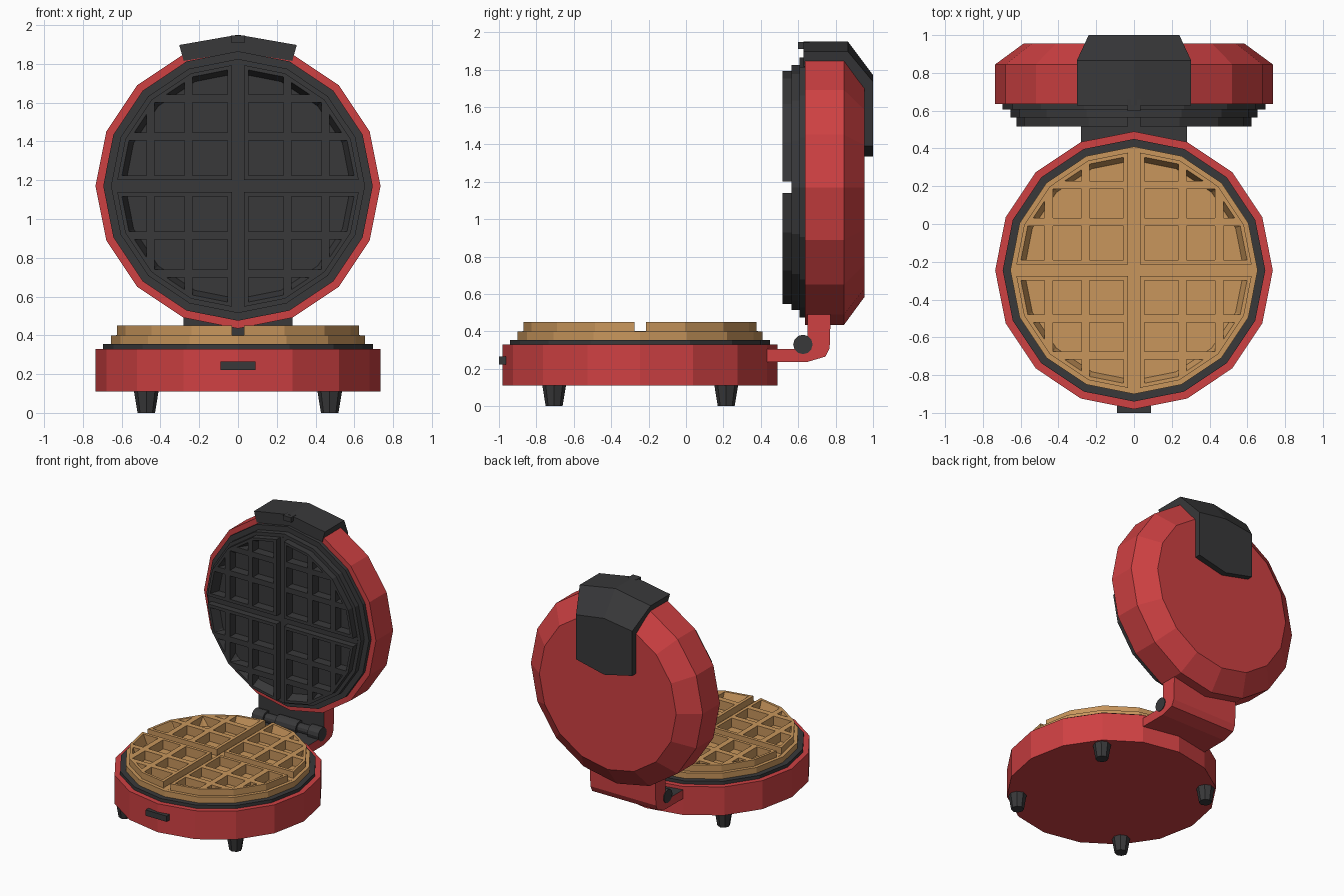
import bpy, bmesh, math
from mathutils import Vector, Matrix

if "Cube" in bpy.data.objects:
    bpy.data.objects.remove(bpy.data.objects["Cube"])


def material(name, rgb):
    m = bpy.data.materials.new(name)
    m.diffuse_color = (*rgb, 1)
    m.use_nodes = True
    m.node_tree.nodes["Principled BSDF"].inputs["Base Color"].default_value = m.diffuse_color
    return m


RED = material("red shell", (0.62, 0.052, 0.055))
DARK = material("dark grey", (0.040, 0.040, 0.042))
TAN = material("waffle tan", (0.58, 0.305, 0.107))


def finish(bm, name, *mats):
    bmesh.ops.recalc_face_normals(bm, faces=bm.faces)
    me = bpy.data.meshes.new(name)
    bm.to_mesh(me)
    bm.free()
    ob = bpy.data.objects.new(name, me)
    bpy.context.collection.objects.link(ob)
    for m in mats:
        me.materials.append(m)
    return ob


def loft(bm, rings):
    """Bridge closed vertex rings and cap both ends."""
    rows = [[bm.verts.new(p) for p in r] for r in rings]
    n = len(rows[0])
    for a, b in zip(rows, rows[1:]):
        for i in range(n):
            j = (i + 1) % n
            bm.faces.new((a[i], a[j], b[j], b[i]))
    bm.faces.new(rows[0][::-1])
    bm.faces.new(rows[-1])


def lathe(bm, profile, n=16):
    """Turn (radius, height) points round z."""
    loft(bm, [[(r * math.cos(math.tau * i / n), r * math.sin(math.tau * i / n), z)
               for i in range(n)] for r, z in profile])


def turned(name, mat, profile, matrix, n=16):
    bm = bmesh.new()
    lathe(bm, profile, n)
    bm.transform(matrix)
    return finish(bm, name, mat)


def add_box(bm, lo, hi):
    c = [(a + b) / 2 for a, b in zip(lo, hi)]
    s = [b - a for a, b in zip(lo, hi)]
    bmesh.ops.create_cube(bm, size=1, matrix=Matrix.Translation(c) @ Matrix.Diagonal((*s, 1)))


def box(name, mat, lo, hi):
    bm = bmesh.new()
    add_box(bm, lo, hi)
    return finish(bm, name, mat)


BASE = Matrix.Translation((0, -0.245, 0.33))
LID = Matrix.Translation((0, 0.635, 1.17)) @ Matrix.Rotation(math.pi / 2, 4, 'X')

# Cutter: cross groove plus square pockets trimmed by the round rim
bm = bmesh.new()
add_box(bm, (-0.031, -0.9, 0.071), (0.031, 0.9, 0.2))
bm_cross = bmesh.new()
add_box(bm_cross, (-0.9, -0.031, 0.071), (0.9, 0.031, 0.2))
spans = [(0.055, 0.235), (0.277, 0.43), (0.473, 0.7)]
spans += [(-b, -a) for a, b in spans]
tmp = bpy.data.meshes.new("tmp")
for x0, x1 in spans:
    for y0, y1 in spans:
        if abs(x0 + x1) > 1.1 and abs(y0 + y1) > 1.1:
            continue
        p = bmesh.new()
        lathe(p, [(0.582, 0.05), (0.61, 0.122), (0.61, 0.2)])
        for co, no in (((x0, 0, 0), (-1, 0, 0)), ((x1, 0, 0), (1, 0, 0)),
                       ((0, y0, 0), (0, -1, 0)), ((0, y1, 0), (0, 1, 0))):
            res = bmesh.ops.bisect_plane(p, geom=p.verts[:] + p.edges[:] + p.faces[:], dist=1e-6,
                                         plane_co=co, plane_no=no, clear_outer=True)
            edges = [e for e in p.edges if e.is_boundary]
            if edges:
                bmesh.ops.holes_fill(p, edges=edges, sides=0)
        bmesh.ops.recalc_face_normals(p, faces=p.faces)
        p.to_mesh(tmp)
        p.free()
        bm.from_mesh(tmp)
cutter = finish(bm, "pocket_cutter")
cutter2 = finish(bm_cross, "groove_cutter")


def grid_plate(name, mat, matrix):
    """Two-tier round plate with waffle pockets."""
    ob = turned(name, mat, [(0.655, 0.01), (0.655, 0.07), (0.629, 0.07), (0.629, 0.12)], Matrix())
    for c in (cutter, cutter2):
        m = ob.modifiers.new("pockets", 'BOOLEAN')
        m.operation, m.solver, m.object = 'DIFFERENCE', 'EXACT', c
    dg = bpy.context.evaluated_depsgraph_get()
    me = bpy.data.meshes.new_from_object(ob.evaluated_get(dg))
    ob.modifiers.clear()
    ob.data = me
    me.transform(matrix)
    me.materials.clear()
    me.materials.append(mat)
    for f in me.polygons:
        f.material_index = 0


grid_plate("waffle", TAN, BASE)
grid_plate("lid_grid_plate", DARK, LID)
for c in (cutter, cutter2):
    bpy.data.objects.remove(c)

# Red shells and the dark rims round the plates
turned("base_shell", RED, [(0.735, -0.22), (0.735, 0)], BASE)
turned("lid_shell", RED, [(0.585, -0.32), (0.735, -0.21), (0.735, 0)], LID)
turned("base_rim", DARK, [(0.695, -0.02), (0.695, 0.025)], BASE)
turned("lid_rim", DARK, [(0.695, -0.02), (0.695, 0.028)], LID)

# Feet
for sx in (-1, 1):
    for sy in (-1, 1):
        turned("foot", DARK, [(0.045, 0), (0.064, 0.115)],
               Matrix.Translation((sx * 0.473, -0.245 + sy * 0.46, 0)), 8)

# Front catch on the base and its tab on the handle
box("base_catch", DARK, (-0.09, -1.0, 0.222), (0.09, -0.93, 0.266))
box("handle_tab", DARK, (-0.035, 0.598, 1.91), (0.035, 0.66, 1.947))

# Hinge bracket: L profile, dark on its inner faces
prof = [(0.40, 0.237), (0.65, 0.237), (0.745, 0.265), (0.768, 0.31), (0.775, 0.53),
        (0.65, 0.53), (0.65, 0.345), (0.605, 0.305), (0.40, 0.305)]
bm = bmesh.new()
loft(bm, [[(x, y, z) for y, z in prof] for x in (-0.28, 0.28)])
bracket = finish(bm, "hinge_bracket", RED, DARK)
for f in bracket.data.polygons:
    if f.normal.z > 0.5 or f.normal.y < -0.3:
        f.material_index = 1

# Hinge pin with thicker knuckles
AXIS = Matrix.Translation((0, 0.625, 0.33)) @ Matrix.Rotation(math.pi / 2, 4, 'Y')
turned("hinge_pin", DARK, [(0.036, -0.28), (0.036, 0.28)], AXIS, 12)
for a, b in ((-0.285, -0.19), (-0.09, 0.09), (0.19, 0.285)):
    turned("hinge_knuckle", DARK, [(0.052, a), (0.052, b)], AXIS, 12)

# Handle wrapping over the top of the lid
mid = [(0, 0.628, 1.95), (0, 0.865, 1.95), (0, 1.0, 1.77), (0, 1.0, 1.335),
       (0, 0.945, 1.335), (0, 0.945, 1.70), (0, 0.845, 1.86), (0, 0.628, 1.86)]
side = [(0.303, 0.628, 1.897), (0.303, 0.865, 1.897), (0.24, 1.0, 1.735), (0.24, 1.0, 1.39),
        (0.24, 0.945, 1.39), (0.24, 0.945, 1.67), (0.28, 0.845, 1.82), (0.28, 0.628, 1.815)]
bm = bmesh.new()
loft(bm, [[(-x, y, z) for x, y, z in side], mid, side])
finish(bm, "lid_handle", DARK)
